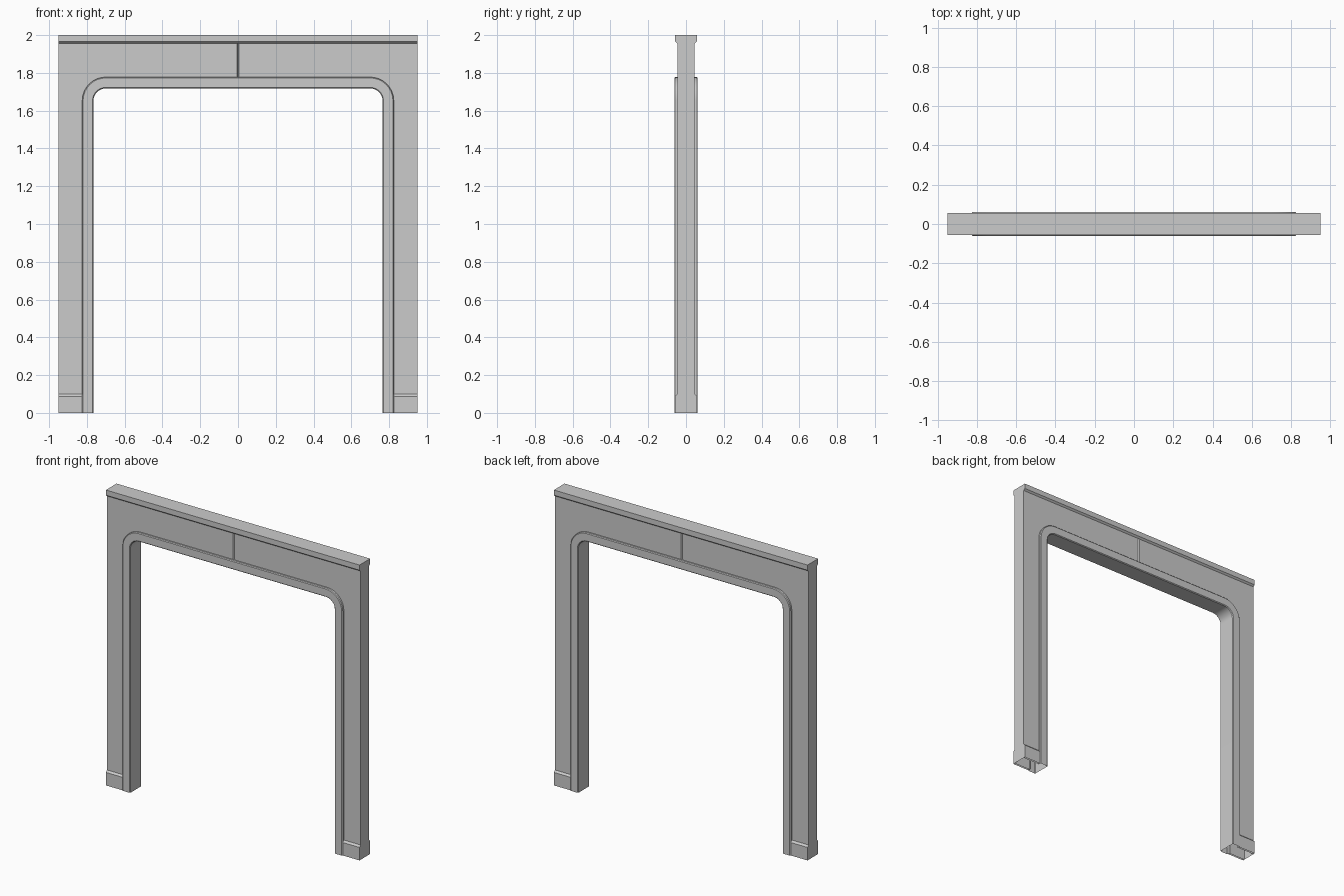
import bpy, bmesh, math

if "Cube" in bpy.data.objects:
    bpy.data.objects.remove(bpy.data.objects["Cube"])

HALF_W, TOP = 0.95, 2.0        # overall half width and height
WALL_Y, CAP_Y, TRIM_Y = 0.045, 0.057, 0.062
CAP_Z = 1.955                  # underside of the cornice
CX, CZ = 0.70, 1.653           # centre of the rounded opening corner
R_IN, R_OUT = 0.065, 0.125
SEG = 8


def make(name, build, mirror=False, smooth=False):
    bm = bmesh.new()
    build(bm)
    bmesh.ops.remove_doubles(bm, verts=bm.verts, dist=1e-5)
    bmesh.ops.recalc_face_normals(bm, faces=bm.faces)
    mesh = bpy.data.meshes.new(name)
    bm.to_mesh(mesh)
    bm.free()
    ob = bpy.data.objects.new(name, mesh)
    bpy.context.collection.objects.link(ob)
    if mirror:
        mod = ob.modifiers.new("Mirror", 'MIRROR')
        mod.use_clip = True
    if smooth:
        bpy.ops.object.select_all(action='DESELECT')
        ob.select_set(True)
        bpy.context.view_layer.objects.active = ob
        bpy.ops.object.shade_smooth_by_angle(angle=math.radians(30))
    return ob


def face(bm, pts):
    bm.faces.new([bm.verts.new(p) for p in pts])


def arch(r, start_x=0.0):
    """Right half of the opening outline, foot to crown, as (x, z)."""
    pts = [(CX + r, 0.0)]
    for i in range(SEG + 1):
        a = math.pi / 2 * i / SEG
        pts.append((CX + r * math.cos(a), CZ + r * math.sin(a)))
    return pts + [(start_x, CZ + r)]


# wall panel with a V groove at the middle and an open underside
def wall(bm):
    g, gy = 0.006, WALL_Y - 0.008
    outline = arch(R_OUT, g) + [(g, CAP_Z), (HALF_W, CAP_Z), (HALF_W, 0)]
    for s in (-1, 1):
        face(bm, [(x, s * WALL_Y, z) for x, z in outline])
        z0 = CZ + R_OUT
        face(bm, [(g, s * WALL_Y, z0), (g, s * WALL_Y, CAP_Z),
                  (0, s * gy, CAP_Z), (0, s * gy, z0)])
    face(bm, [(HALF_W, -WALL_Y, 0), (HALF_W, WALL_Y, 0),
              (HALF_W, WALL_Y, CAP_Z), (HALF_W, -WALL_Y, CAP_Z)])


# rounded casing around the opening: bevelled profile swept along the arch
def casing(bm):
    b = 0.005
    half = [(R_OUT, WALL_Y - 0.01), (R_OUT, TRIM_Y - b), (R_OUT - b, TRIM_Y),
            (R_IN + b, TRIM_Y), (R_IN, TRIM_Y - b)]
    profile = [(r, -y) for r, y in half] + [(r, y) for r, y in reversed(half)]
    rows = [[bm.verts.new((x, y, z)) for x, z in arch(r)] for r, y in profile]
    for a, c in zip(rows, rows[1:]):
        for i in range(len(a) - 1):
            bm.faces.new((a[i], a[i + 1], c[i + 1], c[i]))


# straight moulding: (y, z) profile run along x with chosen end caps
def run(bm, profile, x0, x1, caps, closed):
    n = len(profile)
    for i in range(n if closed else n - 1):
        (ya, za), (yb, zb) = profile[i], profile[(i + 1) % n]
        face(bm, [(x0, ya, za), (x1, ya, za), (x1, yb, zb), (x0, yb, zb)])
    for x in caps:
        face(bm, [(x, y, z) for y, z in profile])


def cornice(bm):
    half = [(WALL_Y, CAP_Z), (CAP_Y, CAP_Z + 0.01), (CAP_Y, TOP)]
    profile = half + [(-y, z) for y, z in reversed(half)]
    run(bm, profile, -HALF_W, HALF_W, (-HALF_W, HALF_W), True)


# plinth block at each foot, open below
def plinth(bm):
    half = [(CAP_Y, 0), (CAP_Y, 0.088), (WALL_Y, 0.1)]
    profile = half + [(-y, z) for y, z in reversed(half)]
    run(bm, profile, CX + R_OUT, HALF_W, (HALF_W,), False)


make("wall_panel", wall, mirror=True)
make("opening_casing", casing, mirror=True, smooth=True)
make("top_cornice", cornice)
make("foot_plinths", plinth, mirror=True)
